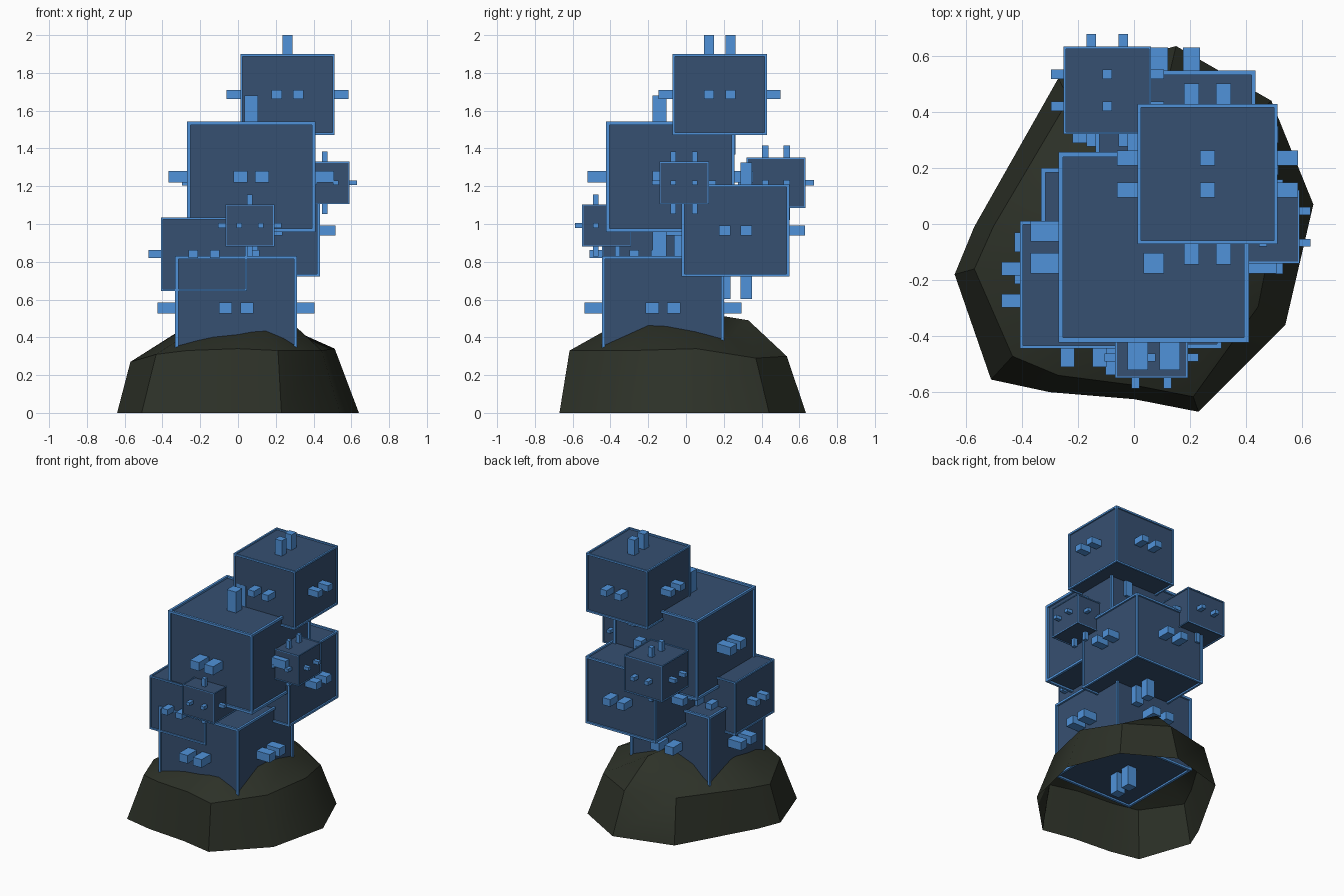
import bpy, bmesh, math
from mathutils import Matrix, Vector

if "Cube" in bpy.data.objects:
    bpy.data.objects.remove(bpy.data.objects["Cube"])


def material(name, rgb):
    mat = bpy.data.materials.new(name)
    mat.use_nodes = True
    mat.diffuse_color = (*rgb, 1)
    mat.node_tree.nodes["Principled BSDF"].inputs["Base Color"].default_value = (*rgb, 1)
    return mat


bright_blue = material("bright blue", (0.08, 0.29, 0.7))
dark_blue = material("dark blue", (0.037, 0.08, 0.165))
dark_rock = material("dark rock", (0.026, 0.031, 0.021))


def finish(bm, name, *materials):
    mesh = bpy.data.meshes.new(name)
    bm.to_mesh(mesh)
    bm.free()
    for mat in materials:
        mesh.materials.append(mat)
    obj = bpy.data.objects.new(name, mesh)
    bpy.context.scene.collection.objects.link(obj)
    return obj


def add_box(bm, center, size):
    matrix = Matrix.Translation(center) @ Matrix.Diagonal((*size, 1))
    return bmesh.ops.create_cube(bm, size=1, matrix=matrix)["verts"]


SQUASH = 0.857        # block height relative to its width
STUD_GAP = 0.057      # half the spacing of a pair of studs


def framed_block(name, x, y, z, width):
    """Block with raised edge bars and recessed dark panels."""
    center = Vector((x, y, z))
    size = Vector((width, width, width * SQUASH))
    recess = width * 0.02
    bm = bmesh.new()
    add_box(bm, center, size)
    panels = bm.faces[:]
    bmesh.ops.inset_individual(bm, faces=panels, thickness=width * 0.036)
    bmesh.ops.inset_individual(bm, faces=panels, thickness=0, depth=-recess)
    for panel in panels:
        panel.material_index = 1
    finish(bm, name, bright_blue, dark_blue)

    # A pair of studs on each of the six faces
    bm = bmesh.new()
    for axis in range(3):
        reach = width * (0.205 if axis == 2 else 0.145)
        spread = 0 if axis == 1 else 1
        for side in (-1, 1):
            for pair in (-1, 1):
                pos = center.copy()
                pos[axis] += side * (size[axis] + reach - recess * 2) / 2
                pos[spread] += pair * STUD_GAP
                stud = Vector((1, 1, SQUASH)) * width * 0.108
                stud[axis] = reach + recess * 2
                add_box(bm, pos, stud)
    finish(bm, name + "_studs", bright_blue)


# Stacked blocks: centre x, y, z and width
for block in (
    ("base_block", -0.01, -0.122, 0.555, 0.645),
    ("left_back_block", 0.148, 0.262, 0.965, 0.57),
    ("right_front_block", -0.18, -0.217, 0.84, 0.455),
    ("main_block", 0.07, -0.083, 1.25, 0.68),
    ("top_block", 0.262, 0.178, 1.685, 0.5),
    ("small_left_block", 0.46, -0.01, 1.218, 0.262),
    ("small_front_block", 0.063, -0.42, 0.992, 0.26),
    ("small_back_block", -0.095, 0.477, 1.218, 0.312),
):
    framed_block(*block)

# Hollow rock, open below: foot x, y, shoulder scale and height, crown height
outline = (
    (-0.64, -0.18, 0.89, 0.27, 0.42),
    (-0.51, -0.555, 0.85, 0.31, 0.42),
    (-0.3, -0.6, 0.9, 0.33, 0.44),
    (0, -0.625, 0.92, 0.34, 0.47),
    (0.23, -0.67, 0.92, 0.33, 0.48),
    (0.54, -0.36, 0.82, 0.33, 0.48),
    (0.64, 0.07, 0.8, 0.34, 0.42),
    (0.49, 0.44, 0.84, 0.29, 0.4),
    (0.15, 0.635, 0.84, 0.3, 0.49),
    (-0.27, 0.52, 0.86, 0.31, 0.46),
    (-0.57, -0.01, 0.88, 0.28, 0.42),
)
bm = bmesh.new()
rings = [[], [], []]
for x, y, scale, shoulder, crown in outline:
    for ring, factor, height in zip(rings, (1, scale, 0.52), (0, shoulder, crown)):
        ring.append(bm.verts.new((x * factor, y * factor, height)))
peak = bm.verts.new((0, 0.15, 0.52))
count = len(outline)
for i in range(count):
    j = (i + 1) % count
    for low, high in zip(rings, rings[1:]):
        bm.faces.new((low[i], low[j], high[j], high[i]))
    bm.faces.new((rings[-1][i], rings[-1][j], peak))
rock = finish(bm, "rock", dark_rock)
bpy.ops.object.select_all(action="DESELECT")
rock.select_set(True)
bpy.context.view_layer.objects.active = rock
bpy.ops.object.shade_smooth_by_angle(angle=math.radians(35))
